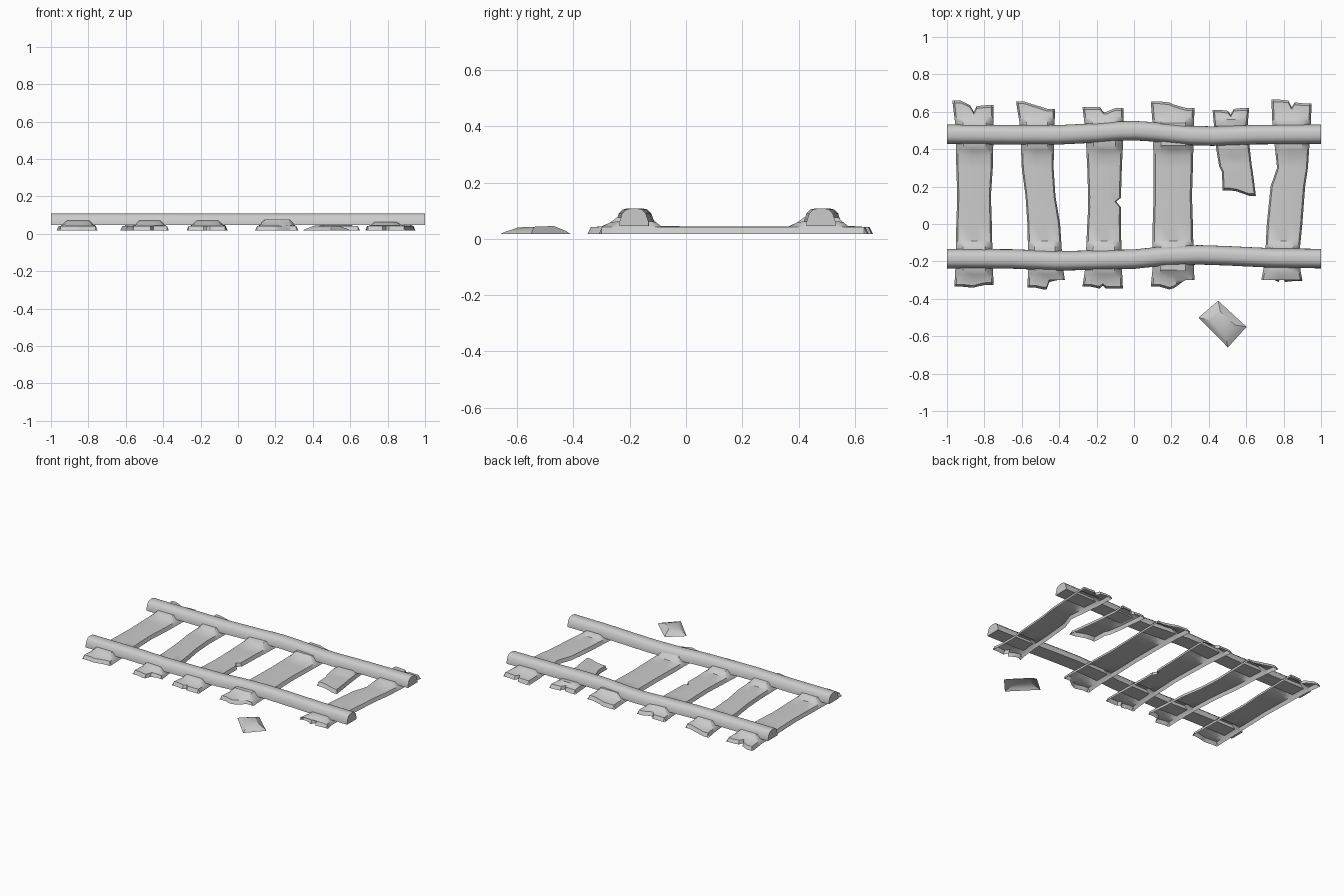
import bpy, bmesh

FLOOR, DECK = 0.017, 0.044
RAIL_Y = (0.48, -0.185)
COLS = (0, 0.05, 0.2, 0.42, 0.5, 0.58, 0.8, 0.95, 1)


def finish(name, bm, angle=0.6):
    bmesh.ops.recalc_face_normals(bm, faces=bm.faces)
    me = bpy.data.meshes.new(name)
    bm.to_mesh(me)
    bm.free()
    ob = bpy.data.objects.new(name, me)
    bpy.context.collection.objects.link(ob)
    bpy.ops.object.select_all(action='DESELECT')
    ob.select_set(True)
    bpy.context.view_layer.objects.active = ob
    bpy.ops.object.shade_smooth_by_angle(angle=angle)
    return ob


def skin(bm, rows, closed=False):
    vs = [[bm.verts.new(p) for p in r] for r in rows]
    n = len(vs[0])
    for a, b in zip(vs, vs[1:]):
        for i in range(n if closed else n - 1):
            j = (i + 1) % n
            bm.faces.new((a[i], a[j], b[j], b[i]))
    return vs


def lerp_keys(keys, t):
    # keys sorted ascending by first entry
    if t <= keys[0][0]:
        return keys[0][1:]
    for a, b in zip(keys, keys[1:]):
        if t <= b[0]:
            f = (t - a[0]) / (b[0] - a[0])
            return [p + (q - p) * f for p, q in zip(a[1:], b[1:])]
    return keys[-1][1:]


def sleeper(name, sides, far, near, peak, seats=RAIL_Y):
    """Open-bottomed worn plank with raised rail seats.
    sides: (y, left, right); far / near: ragged end y at left, mid, notch, mid, right."""
    sides = sorted(sides)
    far, near = [[e[0], e[0], e[1], e[2], e[3], e[4], e[4]] for e in (far, near)]
    far, near = [[e[0]] + e + [e[-1]] for e in (far, near)]

    def row(ys, h, skirt=False):
        out = []
        for i, u in enumerate(COLS):
            y = ys[i] if isinstance(ys, list) else ys
            l, r = lerp_keys(sides, y)
            edge = i in (0, len(COLS) - 1)
            z = FLOOR if edge or skirt else (min(h, 0.041) if i in (1, 7) else h)
            out.append((l + (r - l) * u, y, z))
        return out

    rows = [row(far, DECK, True), row([y - 0.012 for y in far], DECK - 0.003)]
    steps = []
    for c in seats:
        steps += [(c + d, h) for d, h in ((0.095, DECK + 0.002), (0.08, 0.058), (0.06, peak),
                                          (-0.06, peak), (-0.085, 0.058), (-0.115, DECK))]
    steps += [(k[0], DECK) for k in sides if max(near) + 0.02 < k[0] < 0.34 and k[0] > -0.05]
    rows += [row(y, h) for y, h in sorted(steps, reverse=True)]
    rows += [row([y + 0.012 for y in near], DECK - 0.003), row(near, DECK, True)]
    bm = bmesh.new()
    skin(bm, rows)
    return finish(name, bm)


# Sleepers
sleeper("sleeper_1",
        [(0.65, -0.97, -0.75), (0.53, -0.955, -0.75), (0.3, -0.95, -0.755), (0.15, -0.945, -0.765),
         (0, -0.95, -0.76), (-0.23, -0.955, -0.755), (-0.33, -0.96, -0.75)],
        (0.66, 0.635, 0.60, 0.63, 0.635), (-0.335, -0.34, -0.34, -0.335, -0.325), 0.070)
sleeper("sleeper_2",
        [(0.65, -0.63, -0.42), (0.53, -0.61, -0.425), (0.3, -0.6, -0.43), (0.15, -0.58, -0.42),
         (0, -0.57, -0.395), (-0.23, -0.565, -0.38), (-0.33, -0.57, -0.365)],
        (0.655, 0.64, 0.635, 0.63, 0.615), (-0.34, -0.35, -0.35, -0.31, -0.30), 0.070)
sleeper("sleeper_3",
        [(0.62, -0.275, -0.055), (0.5, -0.26, -0.055), (0.3, -0.25, -0.065), (0.14, -0.245, -0.07),
         (0.12, -0.245, -0.095), (0.09, -0.245, -0.07), (0, -0.25, -0.07), (-0.23, -0.26, -0.065),
         (-0.33, -0.275, -0.06)],
        (0.625, 0.625, 0.60, 0.60, 0.62), (-0.335, -0.345, -0.33, -0.345, -0.345), 0.070)
sleeper("sleeper_4",
        [(0.65, 0.09, 0.325), (0.53, 0.10, 0.32), (0.3, 0.105, 0.315), (0.15, 0.105, 0.31),
         (0, 0.10, 0.315), (-0.23, 0.10, 0.32), (-0.33, 0.09, 0.325)],
        (0.655, 0.65, 0.64, 0.635, 0.62), (-0.335, -0.35, -0.345, -0.335, -0.295), 0.076)
sleeper("sleeper_5_broken",
        [(0.61, 0.42, 0.615), (0.5, 0.43, 0.605), (0.4, 0.44, 0.62), (0.31, 0.455, 0.63),
         (0.28, 0.47, 0.635), (0.15, 0.475, 0.652)],
        (0.61, 0.605, 0.585, 0.615, 0.62), (0.18, 0.175, 0.17, 0.165, 0.15), 0.056, RAIL_Y[:1])
sleeper("sleeper_6",
        [(0.65, 0.735, 0.95), (0.53, 0.74, 0.945), (0.3, 0.765, 0.93), (0.2, 0.73, 0.915),
         (0, 0.71, 0.90), (-0.2, 0.70, 0.88), (-0.3, 0.68, 0.90)],
        (0.665, 0.66, 0.625, 0.65, 0.645), (-0.285, -0.31, -0.28, -0.31, -0.305), 0.062)

# Bent rails: half profile mirrored, swept along x
half = [(0.052, 0.046), (0.051, 0.062), (0.042, 0.09), (0.028, 0.104), (0.01, 0.108)]
profile = half + [(-y, z) for y, z in reversed(half)]


def rail(name, path):
    bm = bmesh.new()
    vs = skin(bm, [[(x, c + y, z) for y, z in profile] for x, c in path], closed=True)
    bm.faces.new(vs[0])
    bm.faces.new(vs[-1])
    finish(name, bm)


rail("far_rail", [(-1, 0.48), (-0.65, 0.477), (-0.4, 0.477), (-0.2, 0.487), (-0.08, 0.497), (0, 0.499),
                  (0.1, 0.493), (0.3, 0.473), (0.42, 0.47), (0.65, 0.478), (1, 0.48)])
rail("near_rail", [(-1, -0.185), (-0.65, -0.187), (-0.4, -0.197), (-0.2, -0.193), (0, -0.188),
                   (0.15, -0.172), (0.35, -0.165), (0.5, -0.17), (0.75, -0.182), (1, -0.185)])

# Loose broken chunk: bevel-edged diamond, open below
corners = [(0.45, -0.41), (0.602, -0.55), (0.502, -0.66), (0.345, -0.50)]
cx, cy = 0.475, -0.53
rings = [[(cx + (x - cx) * s, cy + (y - cy) * s, z + (y - cy) * t) for x, y in corners]
         for s, z, t in ((1, FLOOR, 0), (0.85, 0.027, 0.01), (0.5, 0.043, 0.02))]
bm = bmesh.new()
top = skin(bm, rings, closed=True)[-1]
bm.faces.new(top)
finish("loose_chunk", bm)
